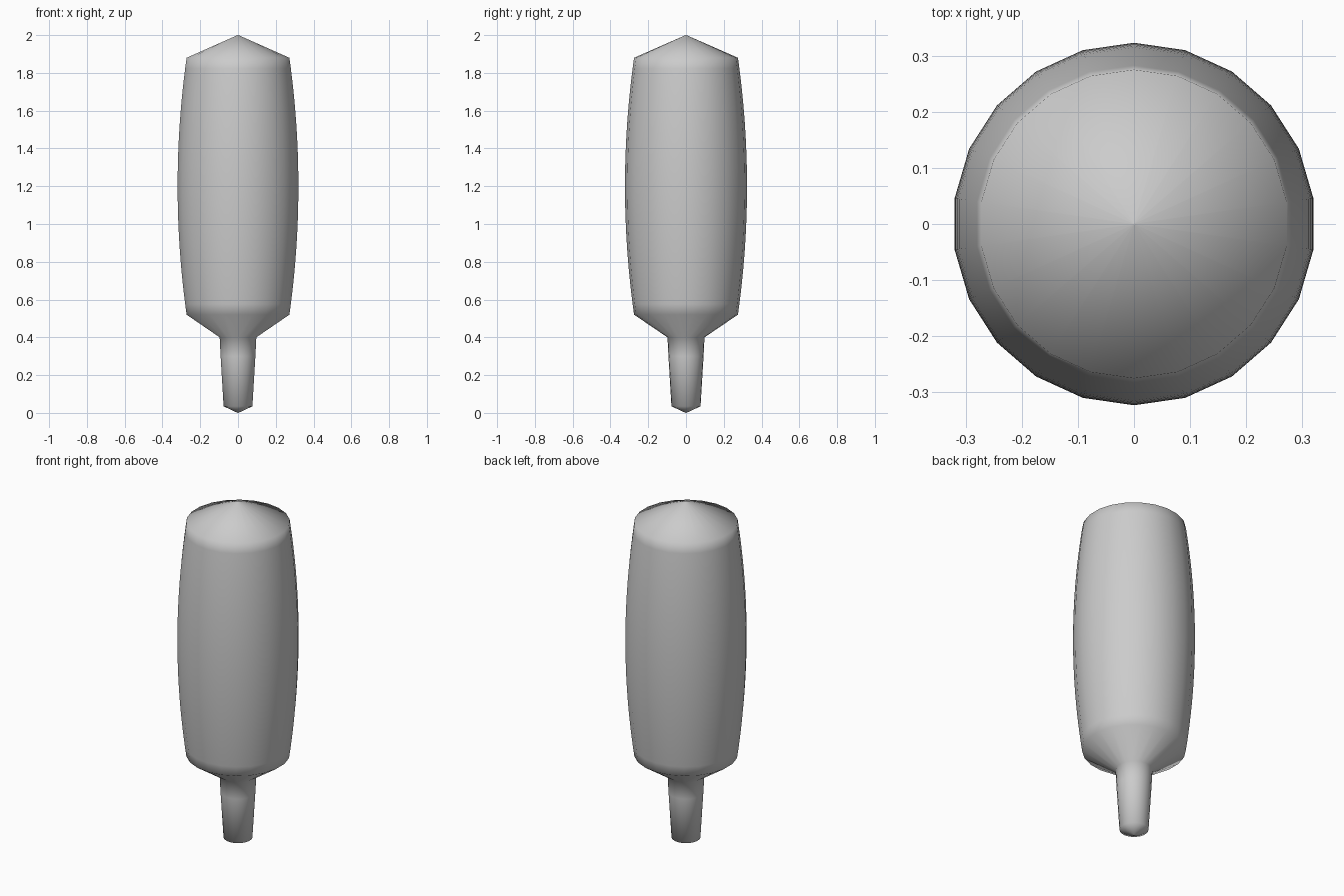
import bpy, bmesh, math

if "Cube" in bpy.data.objects:
    bpy.data.objects.remove(bpy.data.objects["Cube"])

SIDES = 22


def lathe(name, profile):
    """Turn a (radius, z) profile around the z axis, closed at both ends."""
    bm = bmesh.new()
    rings = []
    for r, z in profile:
        ring = []
        for i in range(SIDES):
            a = math.pi / 2 + 2 * math.pi * i / SIDES
            ring.append(bm.verts.new((r * math.cos(a), r * math.sin(a), z)))
        rings.append(ring)
    for low, high in zip(rings, rings[1:]):
        for i in range(SIDES):
            j = (i + 1) % SIDES
            bm.faces.new((low[i], low[j], high[j], high[i]))
    bm.faces.new(rings[0][::-1])
    bm.faces.new(rings[-1])
    for f in bm.faces:
        f.smooth = True
    mesh = bpy.data.meshes.new(name)
    bm.to_mesh(mesh)
    bm.free()
    obj = bpy.data.objects.new(name, mesh)
    bpy.context.collection.objects.link(obj)
    return obj


# tapered stem with pointed foot
stem = [(0.002, 0.0), (0.077, 0.035), (0.093, 0.30), (0.098, 0.40)]

# barrel-shaped head, widest half way up
Z0, Z1, R_END, R_MID, STEPS = 0.52, 1.88, 0.275, 0.323, 24
head = []
for k in range(STEPS + 1):
    t = k / STEPS
    bulge = 1 - (2 * t - 1) ** 2
    head.append((R_END + (R_MID - R_END) * bulge, Z0 + (Z1 - Z0) * t))

# shallow conical cap
cap = [(0.002, 2.0)]

lathe("barrel_head_with_stem", stem + head + cap)
